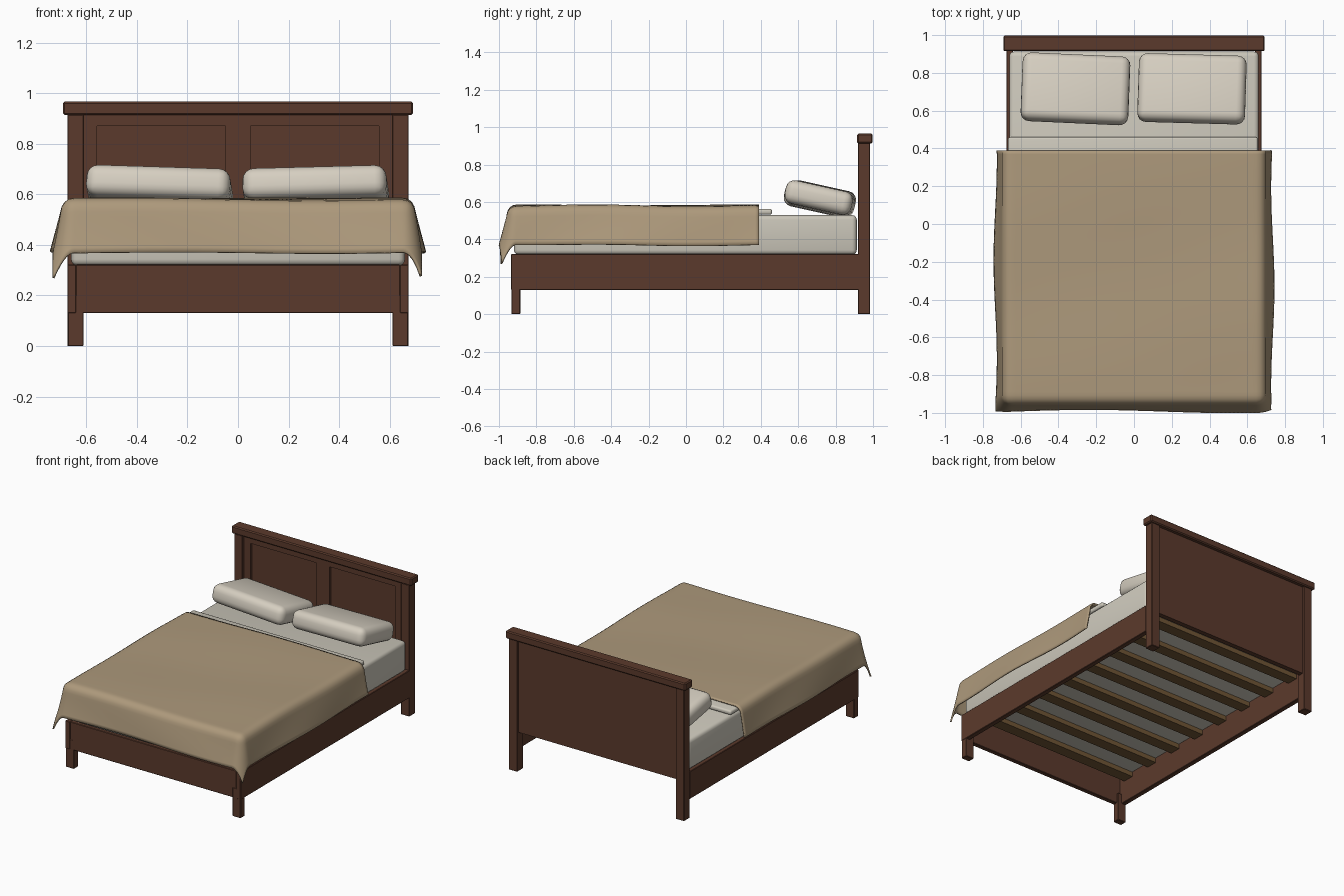
import bpy, bmesh, math
from mathutils import Vector

cube = bpy.data.objects.get("Cube")
if cube:
    bpy.data.objects.remove(cube, do_unlink=True)


def material(name, rgb):
    m = bpy.data.materials.new(name)
    m.diffuse_color = (*rgb, 1)
    m.use_nodes = True
    m.node_tree.nodes["Principled BSDF"].inputs["Base Color"].default_value = (*rgb, 1)
    return m


WOOD = material("dark wood", (0.105, 0.042, 0.025))
SLAT = material("slat wood", (0.16, 0.09, 0.035))
LINEN = material("off white linen", (0.61, 0.58, 0.50))
PILLOW = material("cream pillow", (0.67, 0.62, 0.53))
BLANKET = material("tan blanket", (0.42, 0.32, 0.20))


def smooth(ob, angle=35):
    bpy.ops.object.select_all(action='DESELECT')
    ob.select_set(True)
    bpy.context.view_layer.objects.active = ob
    bpy.ops.object.shade_smooth_by_angle(angle=math.radians(angle))


def finish(name, bm, mat):
    me = bpy.data.meshes.new(name)
    bm.to_mesh(me)
    bm.free()
    me.materials.append(mat)
    ob = bpy.data.objects.new(name, me)
    bpy.context.collection.objects.link(ob)
    return ob


def box(name, x, y, z, mat, bevel=0.003, segments=1):
    """Bevelled box from (low, high) pairs, with its origin at the centre."""
    size = [b - a for a, b in (x, y, z)]
    bm = bmesh.new()
    bmesh.ops.create_cube(bm, size=1)
    bmesh.ops.scale(bm, vec=size, verts=bm.verts)
    if bevel:
        bmesh.ops.bevel(bm, geom=bm.edges[:], offset=bevel, segments=segments,
                        profile=0.5, affect='EDGES')
    ob = finish(name, bm, mat)
    ob.location = [(a + b) / 2 for a, b in (x, y, z)]
    if segments > 1:
        smooth(ob)
    return ob


def pair(name, x, y, z, mat, **kw):
    box("left_" + name, x, y, z, mat, **kw)
    box("right_" + name, (-x[1], -x[0]), y, z, mat, **kw)


# Headboard: posts, cap, back board and raised frame around two panels
pair("headboard_post", (0.61, 0.675), (0.92, 0.985), (0, 0.915), WOOD)
box("headboard_cap", (-0.692, 0.692), (0.915, 0.998), (0.913, 0.966), WOOD, bevel=0.007)
box("headboard_panel", (-0.612, 0.612), (0.95, 0.97), (0.27, 0.915), WOOD, bevel=0)
FRAME_Y = (0.936, 0.952)
pair("headboard_stile", (0.558, 0.612), FRAME_Y, (0.27, 0.915), WOOD, bevel=0)
box("headboard_mullion", (-0.05, 0.05), FRAME_Y, (0.4, 0.87), WOOD, bevel=0)
box("headboard_top_rail", (-0.56, 0.56), FRAME_Y, (0.87, 0.915), WOOD, bevel=0)
box("headboard_bottom_rail", (-0.56, 0.56), FRAME_Y, (0.27, 0.4), WOOD, bevel=0)

# Base frame and front legs
pair("side_rail", (0.64, 0.675), (-0.935, 0.925), (0.13, 0.322), WOOD)
box("front_rail", (-0.641, 0.641), (-0.932, -0.9), (0.13, 0.322), WOOD)
pair("front_leg", (0.61, 0.673), (-0.933, -0.886), (0, 0.2), WOOD)

# Slats under the mattress
SLATS = 8
for i in range(SLATS):
    y = -0.82 + i * 1.65 / (SLATS - 1)
    box(f"slat_{i + 1}", (-0.642, 0.642), (y - 0.04, y + 0.04), (0.285, 0.318), SLAT, bevel=0)

# Mattress and folded sheet
box("mattress", (-0.66, 0.66), (-0.92, 0.913), (0.318, 0.53), LINEN, bevel=0.025, segments=3)
box("folded_sheet", (-0.667, 0.655), (0.2, 0.46), (0.532, 0.564), LINEN, bevel=0.012, segments=3)

# Pillows leaning back, each turned a little differently
for name, x, roll, turn in (("right_pillow", -0.31, 1.8, -2.6), ("left_pillow", 0.307, -1.5, -1.6)):
    p = box(name, (x - 0.285, x + 0.285), (0.533, 0.898), (0.555, 0.68), PILLOW,
            bevel=0.046, segments=4)
    for v in p.data.vertices:
        # plump the middle
        v.co.z *= 1 + 0.1 * (1 - (v.co.x / 0.285) ** 2) * (1 - (v.co.y / 0.18) ** 2)
    p.rotation_euler = [math.radians(a) for a in (-12.5, roll, turn)]

# Blanket: a flat cloth bent over the sides and foot of the mattress
TOP, EDGE_X, EDGE_Y, HEAD_Y = 0.581, 0.65, -0.908, 0.39
RADIUS, BEND, HANG = 0.05, math.radians(78), 0.242


def drape(u, v):
    ex = math.copysign(max(0, abs(u) - EDGE_X), u)
    ey = min(0, v - EDGE_Y)
    d = math.hypot(ex, ey)
    co = Vector((u - ex, v - ey, TOP))
    co.z += 0.003 * math.sin(5 * u + 3 * v) + 0.003 * math.sin(7 * v - 2 * u)
    if d > 0:
        a = min(d / RADIUS, BEND)
        rest = max(0, d - RADIUS * BEND)
        out = RADIUS * math.sin(a) + rest * math.cos(BEND)
        out += 0.05 * rest * math.sin(6 * v + 4 * u)
        drop = RADIUS * (1 - math.cos(a)) + rest * math.sin(BEND)
        co += Vector((ex / d * out, ey / d * out, -drop))
    return co


NX, NY = 80, 76
bm = bmesh.new()
bmesh.ops.create_grid(bm, x_segments=NX, y_segments=NY, size=1)
half_w = EDGE_X + HANG
foot = EDGE_Y - HANG
for v in bm.verts:
    v.co = drape(v.co.x * half_w, foot + (v.co.y + 1) / 2 * (HEAD_Y - foot))
blanket = finish("blanket", bm, BLANKET)
thick = blanket.modifiers.new("thickness", 'SOLIDIFY')
thick.thickness = 0.01
thick.offset = -1
smooth(blanket, 50)
